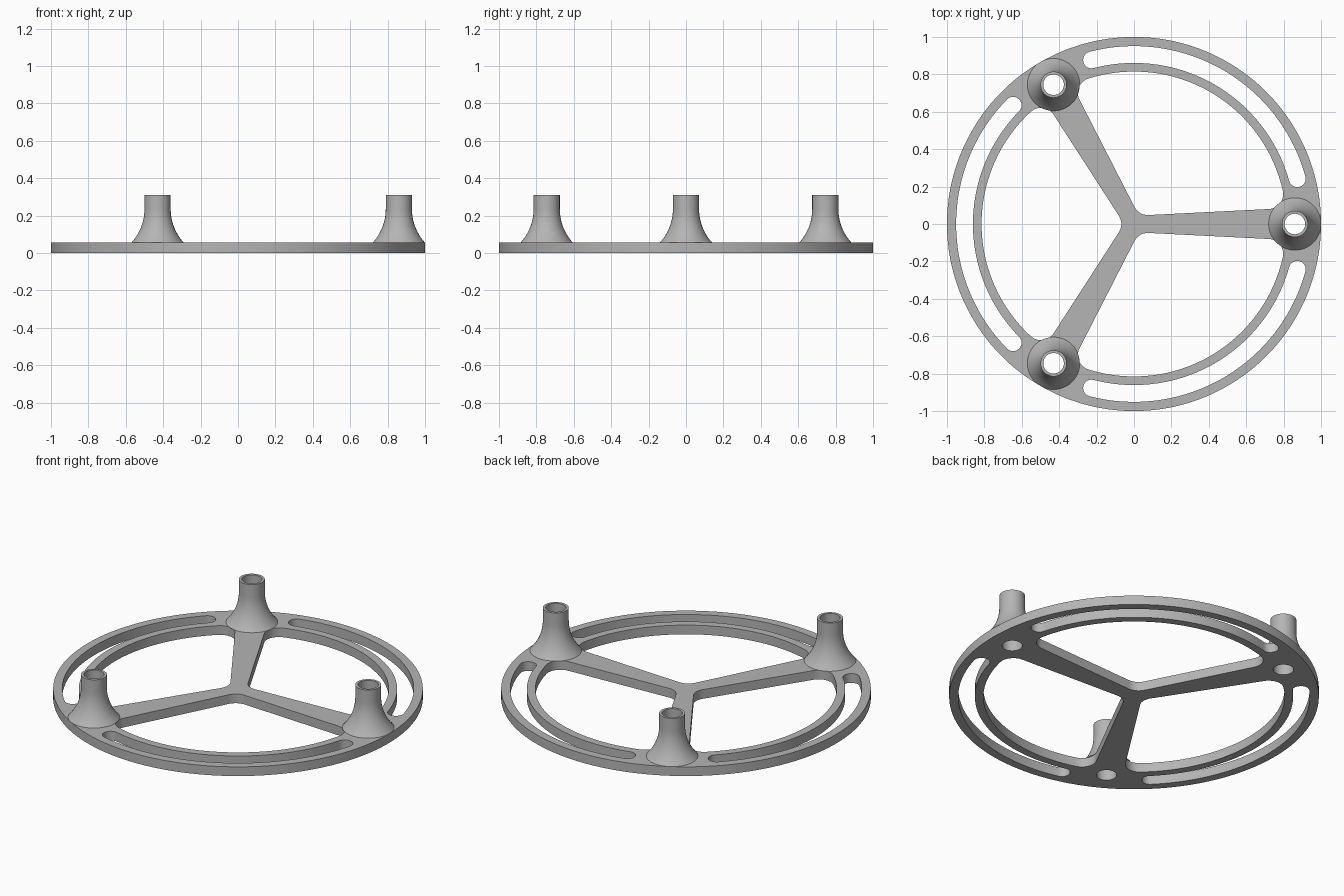
import bpy, bmesh
from math import sin, cos, pi, sqrt, atan, atan2, asin, radians
from mathutils import Vector, Matrix

cube = bpy.data.objects.get("Cube")
if cube:
    bpy.data.objects.remove(cube)

THICK = 0.055        # plate thickness
POST_R = 0.86        # distance of the posts from the centre
BORE = 0.055         # radius of the post bores
INNER = 0.815        # radius of the three large openings
FILLET = 0.08
ARM_A, ARM_B = 0.044, 0.05   # arm half width = A + B * distance

grey = bpy.data.materials.new("plain grey")
grey.use_nodes = True
colour = (0.46, 0.46, 0.46, 1)
grey.diffuse_color = colour
grey.node_tree.nodes["Principled BSDF"].inputs["Base Color"].default_value = colour


def arc(cx, cy, r, start, end, n):
    return [Vector((cx + r * cos(start + (end - start) * i / n),
                    cy + r * sin(start + (end - start) * i / n), 0))
            for i in range(n + 1)]


def finish(obj):
    obj.data.materials.clear()
    obj.data.materials.append(grey)
    bpy.ops.object.select_all(action='DESELECT')
    obj.select_set(True)
    bpy.context.view_layer.objects.active = obj
    bpy.ops.object.shade_smooth_by_angle(angle=radians(30))


def window_outline():
    """Opening between two arms, with rounded corners."""
    tilt = atan(ARM_B)
    a = ARM_A + FILLET * sqrt(1 + ARM_B ** 2)   # arm edge offset by the fillet
    hx = a / (sqrt(3) - ARM_B)                  # hub fillet centre
    hub = arc(hx, a + ARM_B * hx, FILLET, radians(-120), tilt - pi / 2, 6)
    k = 1 + ARM_B ** 2                          # rim fillet centre
    d = INNER - FILLET
    x = (-a * ARM_B + sqrt((a * ARM_B) ** 2 - k * (a * a - d * d))) / k
    y = a + ARM_B * x
    ang = atan2(y, x)
    rim = arc(x, y, FILLET, tilt - pi / 2, ang, 12)
    outer = arc(0, 0, INNER, ang, pi / 3, 24)
    half = hub + rim + outer[1:]
    # mirror across the line at 60 degrees
    axis = Vector((cos(pi / 3), sin(pi / 3), 0))
    other = [2 * p.dot(axis) * axis - p for p in half]
    return half + other[-2:0:-1]


def slot_outline():
    """Curved slot with round ends."""
    s, e, mid, r = radians(15.5), radians(104.5), 0.906, 0.045
    return (arc(0, 0, mid + r, s, e, 48)
            + arc(mid * cos(e), mid * sin(e), r, e, e + pi, 12)[1:]
            + arc(0, 0, mid - r, e, s, 48)[1:]
            + arc(mid * cos(s), mid * sin(s), r, s + pi, s + 2 * pi, 12)[1:-1])


# Base plate: flat outline with holes, extruded
outlines = [arc(0, 0, 1, 0, 2 * pi, 180)[:-1]]
for i in range(3):
    turn = Matrix.Rotation(i * 2 * pi / 3, 3, 'Z')
    bore = arc(POST_R, 0, BORE, 0, 2 * pi, 48)[:-1]
    for shape in (window_outline(), slot_outline(), bore):
        outlines.append([turn @ p for p in shape])

curve = bpy.data.curves.new("plate_outline", 'CURVE')
curve.dimensions = '2D'
curve.fill_mode = 'BOTH'
curve.extrude = THICK / 2
for pts in outlines:
    spline = curve.splines.new('POLY')
    spline.points.add(len(pts) - 1)
    for sp, p in zip(spline.points, pts):
        sp.co = (p.x, p.y, 0, 1)
    spline.use_cyclic_u = True
helper = bpy.data.objects.new("plate_outline", curve)
bpy.context.collection.objects.link(helper)
bpy.context.view_layer.update()
mesh = bpy.data.meshes.new_from_object(
    helper.evaluated_get(bpy.context.evaluated_depsgraph_get()))
bpy.data.objects.remove(helper)

bm = bmesh.new()
bm.from_mesh(mesh)
bmesh.ops.translate(bm, verts=bm.verts, vec=(0, 0, THICK / 2))
bmesh.ops.remove_doubles(bm, verts=bm.verts, dist=1e-5)
bmesh.ops.recalc_face_normals(bm, faces=bm.faces)
bm.to_mesh(mesh)
bm.free()
plate = bpy.data.objects.new("base_plate", mesh)
bpy.context.collection.objects.link(plate)
finish(plate)

# Hollow posts: flared profile spun around its axis
FLARE, TOP_R, TOP_Z, FLARE_Z = 0.266, 0.07, 0.31, 0.235
low = asin((FLARE_Z - THICK) / FLARE)
profile = [Vector((p.x, 0, p.y)) for p in
           arc(TOP_R + FLARE, FLARE_Z, FLARE, pi + low, pi, 12)]
profile += [Vector((TOP_R, 0, TOP_Z)), Vector((BORE, 0, TOP_Z)), Vector((BORE, 0, THICK))]

for i, name in enumerate(("left_post", "back_right_post", "front_right_post")):
    bm = bmesh.new()
    verts = [bm.verts.new(p) for p in profile]
    edges = [bm.edges.new(pair) for pair in zip(verts, verts[1:])]
    bmesh.ops.spin(bm, geom=verts + edges, cent=(0, 0, 0), axis=(0, 0, 1),
                   angle=2 * pi, steps=48, use_duplicate=False)
    bmesh.ops.remove_doubles(bm, verts=bm.verts, dist=1e-5)
    bmesh.ops.recalc_face_normals(bm, faces=bm.faces)
    # make sure the top ring faces up
    ring = max(bm.faces, key=lambda f: f.calc_center_median().z)
    if ring.normal.z < 0:
        bmesh.ops.reverse_faces(bm, faces=bm.faces)
    mesh = bpy.data.meshes.new(name)
    bm.to_mesh(mesh)
    bm.free()
    post = bpy.data.objects.new(name, mesh)
    bpy.context.collection.objects.link(post)
    turn = i * 2 * pi / 3
    post.location = (POST_R * cos(turn), POST_R * sin(turn), 0)
    post.rotation_euler.z = turn
    finish(post)
